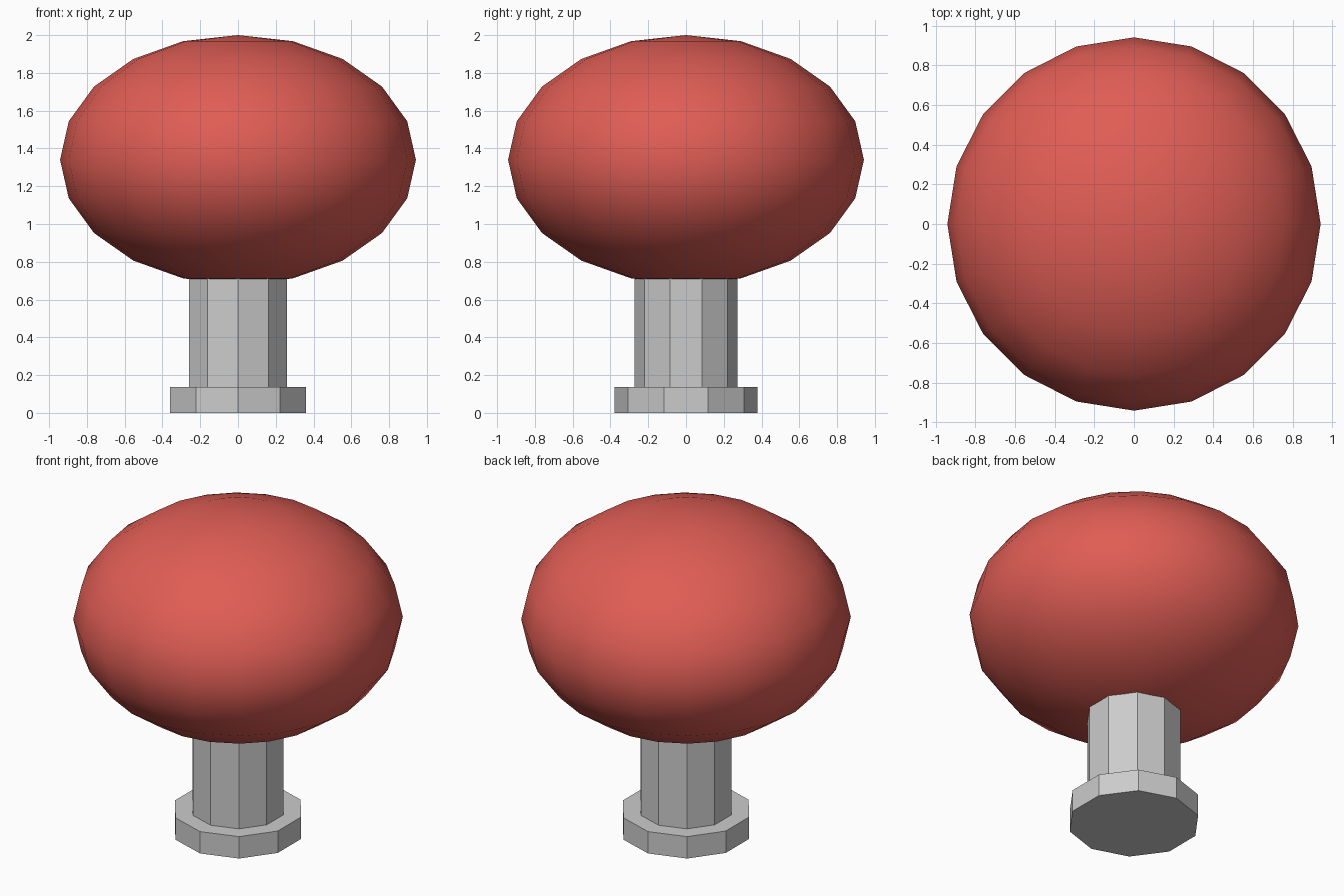
import bpy

if "Cube" in bpy.data.objects:
    bpy.data.objects.remove(bpy.data.objects["Cube"])


def cylinder(name, radius, z0, z1):
    """Upright ten-sided prism between two heights."""
    bpy.ops.mesh.primitive_cylinder_add(
        vertices=10, radius=radius, depth=z1 - z0, location=(0, 0, (z0 + z1) / 2))
    obj = bpy.context.object
    obj.name = name
    return obj


# Wide foot and faceted stem (its top is buried in the cap)
cylinder("foot", 0.378, 0.0, 0.138)
cylinder("stem", 0.273, 0.138, 1.0)

# Smooth flattened cap
bpy.ops.mesh.primitive_uv_sphere_add(
    segments=20, ring_count=10, radius=1, location=(0, 0, 1.34))
cap = bpy.context.object
cap.name = "cap"
cap.scale = (0.942, 0.942, 0.66)
bpy.ops.object.transform_apply(location=False, rotation=False, scale=True)
bpy.ops.object.shade_smooth()

red = bpy.data.materials.new("red")
red.diffuse_color = (0.74, 0.11, 0.09, 1)
red.use_nodes = True
red.node_tree.nodes["Principled BSDF"].inputs["Base Color"].default_value = red.diffuse_color
cap.data.materials.append(red)
